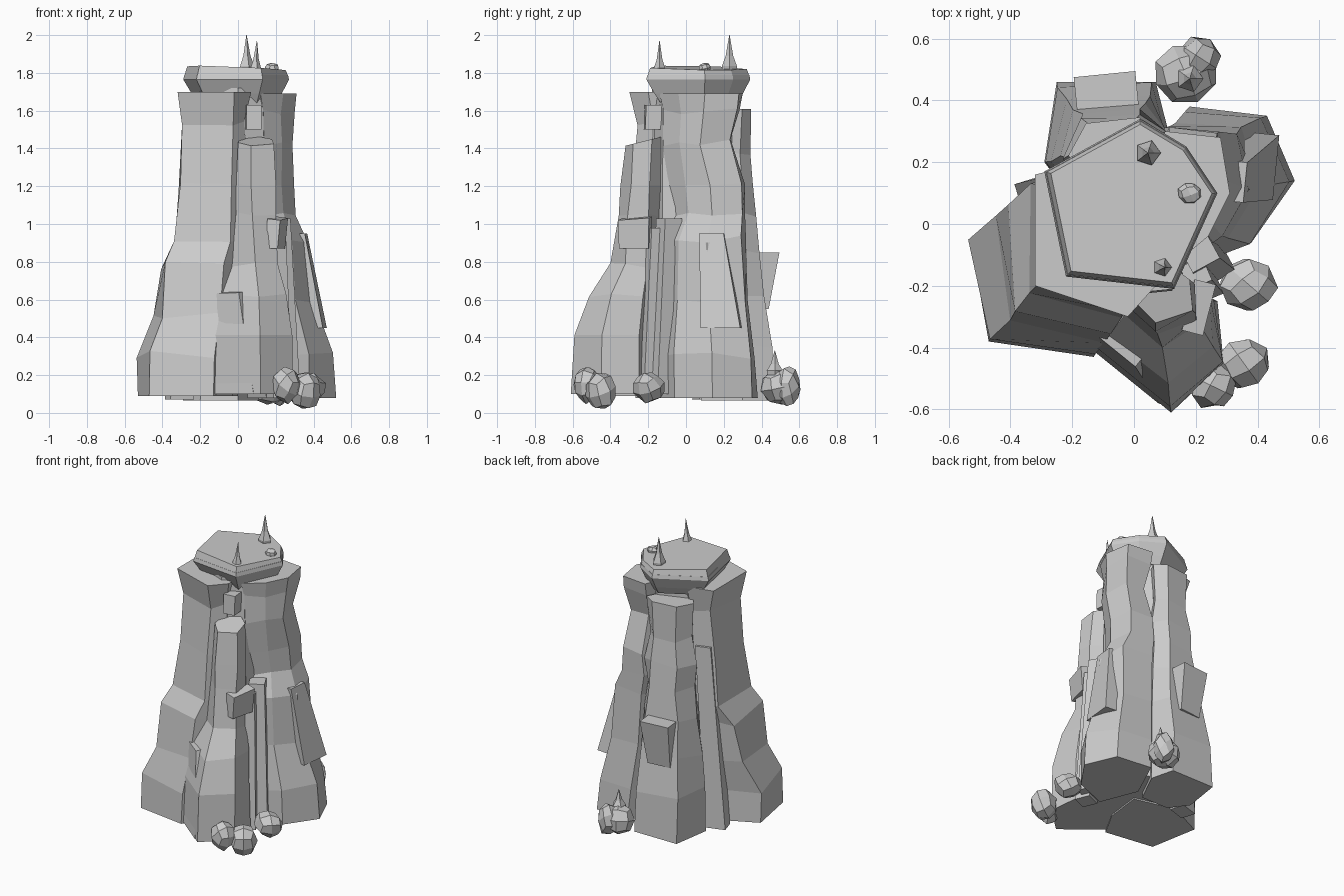
import bpy, bmesh, random
from mathutils import Vector, Matrix

if "Cube" in bpy.data.objects:
    bpy.data.objects.remove(bpy.data.objects["Cube"])

random.seed(4)


def finish(bm, name):
    bmesh.ops.recalc_face_normals(bm, faces=bm.faces)
    me = bpy.data.meshes.new(name)
    bm.to_mesh(me)
    bm.free()
    ob = bpy.data.objects.new(name, me)
    bpy.context.collection.objects.link(ob)
    return ob


def loft(name, bottom, top, rings, jitter=0.0, tilt=(0, 0)):
    """Skin rings of (z, blend bottom->top, scale, [y shift]); tilt slopes the last ring."""
    bm = bmesh.new()
    loops = []
    for i, (z, t, s, *shift) in enumerate(rings):
        pts = [Vector(a).lerp(Vector(b), t) for a, b in zip(bottom, top)]
        c = sum(pts, Vector((0, 0))) / len(pts)
        last = i == len(rings) - 1
        j = jitter if 0 < i and not last else 0
        dy = shift[0] if shift else 0
        loop = []
        for p in pts:
            q = c + (p - c) * s
            dz = (q - c).dot(Vector(tilt)) if last else 0
            loop.append(bm.verts.new((q.x + random.uniform(-j, j),
                                      q.y + dy + random.uniform(-j, j),
                                      z + dz + random.uniform(-j, j) * 2)))
        loops.append(loop)
    n = len(bottom)
    for a, b in zip(loops, loops[1:]):
        for k in range(n):
            bm.faces.new((a[k], a[(k + 1) % n], b[(k + 1) % n], b[k]))
    bm.faces.new(loops[0])
    bm.faces.new(loops[-1])
    return finish(bm, name)


def slab(name, low, high, size_low, size_high, yaw=0.0, tilt=(0, 0)):
    """Leaning chunk between two centres with its own width and depth at each end."""
    r = Matrix.Rotation(yaw, 2)
    quads = []
    for c, (w, d) in ((low, size_low), (high, size_high)):
        quads.append([Vector(c[:2]) + r @ Vector((x * w / 2, y * d / 2))
                      for x, y in ((-1, -1), (1, -1), (1, 1), (-1, 1))])
    return loft(name, quads[0], quads[1], [(low[2], 0, 1), (high[2], 1, 1)], 0, tilt)


def boulder(name, loc, size, yaw=0.4):
    """Rounded block: a subdivided cube pushed out to a rough ellipsoid."""
    bm = bmesh.new()
    bmesh.ops.create_cube(bm, size=2)
    bmesh.ops.subdivide_edges(bm, edges=bm.edges[:], cuts=1, use_grid_fill=True)
    rot = Matrix.Rotation(yaw, 3, 'Z') @ Matrix.Rotation(yaw * .6, 3, 'X')
    for v in bm.verts:
        d = rot @ v.co.normalized() * random.uniform(.9, 1.06)
        v.co = Vector([a * b for a, b in zip(d, size)]) + Vector(loc)
    return finish(bm, name)


def spike(name, loc, radius, height, lean=(0, 0)):
    base = [(loc[0] + radius * x, loc[1] + radius * y)
            for x, y in ((1, 0), (.3, .95), (-.8, .6), (-.8, -.6), (.3, -.95))]
    tip = [(x + lean[0], y + lean[1]) for x, y in base]
    z = loc[2]
    return loft(name, base, tip, [(z, 0, .9), (z + height * .18, .1, 1),
                                  (z + height * .45, .4, .5), (z + height, 1, .03)])


# Hidden core that closes the gaps between columns
loft("core", [(-.25, -.15), (.0, -.25), (.22, -.15), (.25, .15), (.05, .3), (-.25, .2)],
     [(-.2, -.1), (.0, -.18), (.13, -.12), (.18, .12), (.05, .24), (-.18, .16)],
     [(.1, 0, 1), (1.0, .8, 1), (1.72, 1, 1)])

# Large columns
loft("left_column",
     [(-.53, -.05), (-.47, -.38), (-.13, -.43), (-.03, -.25), (.0, .0), (-.28, .07)],
     [(-.32, .16), (-.32, -.2), (-.02, -.3), (.07, -.2), (.05, .05), (-.15, .2)],
     [(.09, 0, 1), (.31, 0, 1), (.52, .4, 1), (.78, .57, 1), (.92, .88, .98),
      (1.2, .96, .93), (1.54, 1, .84), (1.7, 1, 1)], .01)
loft("front_column",
     [(-.14, -.4), (.12, -.61), (.29, -.45), (.27, -.25), (.05, -.15), (-.1, -.25)],
     [(.0, -.25), (.07, -.32), (.19, -.28), (.18, -.18), (.1, -.12), (.01, -.15)],
     [(.1, 0, 1), (.4, .07, 1), (.63, .32, 1), (.78, .7, .95), (1.05, .85, .95),
      (1.2, .9, 1), (1.44, 1, 1)], .008, (0, .25))
loft("right_column",
     [(.15, -.15), (.38, -.06), (.52, .14), (.43, .35), (.18, .38), (.05, .1)],
     [(.12, -.14), (.24, -.04), (.31, .1), (.28, .28), (.1, .3), (.02, .08)],
     [(.08, 0, 1), (.3, .1, 1), (.58, .58, 1), (.92, .7, 1), (1.05, 1, .9, .03),
      (1.2, 1, .93, .02), (1.43, 1, .82, -.02), (1.6, 1, .93), (1.69, 1, 1)], .01)
loft("back_column",
     [(-.29, .2), (-.25, .46), (.07, .46), (.11, .3), (.0, .08), (-.2, .08)],
     [(-.22, .22), (-.16, .33), (.02, .35), (.1, .3), (.02, .15), (-.15, .12)],
     [(.065, 0, 1), (.35, .1, 1), (.6, .4, 1), (.85, .6, .96), (1.05, .8, .92),
      (1.2, .88, 1), (1.38, 1, .86), (1.61, 1, .95)], .01)

# Narrow filler columns in the clefts
slab("left_filler", (-.31, .1, .07), (-.23, .12, 1.3), (.13, .1), (.1, .1), .3)
slab("right_filler", (.25, -.12, .1), (.21, -.09, 1.03), (.11, .13), (.1, .1), .5)
slab("right_small_filler", (.22, -.2, .08), (.2, -.16, .98), (.11, .1), (.08, .08), .4)

# Broken slabs clinging to the columns
slab("front_slab", (.2, -.27, .87), (.21, -.27, 1.03), (.06, .16), (.07, .17), -.25, (-.1, .1))
slab("front_foot_slab", (.04, -.42, .1), (-.01, -.36, .645), (.27, .2), (.15, .14), -.68, (.1, .1))
slab("front_upper_block", (.08, -.18, 1.5), (.08, -.17, 1.63), (.08, .08), (.08, .09), .1)
slab("right_slab", (.385, .19, .45), (.3, .14, .95), (.15, .21), (.12, .13), -.1)
slab("back_slab", (-.09, .38, .55), (-.09, .43, .85), (.16, .1), (.2, .11), .1)

# Two-tier cap
cap = [(-.29, .17), (-.22, -.17), (.13, -.21), (.27, .1), (.17, .25), (.02, .34)]
loft("cap_lower", cap, cap, [(1.64, 0, .74), (1.69, 0, .85), (1.765, 0, 1), (1.79, 0, .98)])
loft("cap_upper", cap, cap, [(1.75, 0, .93), (1.785, 0, .98), (1.825, 0, .93)], 0, (-.04, -.02))

# Growth and pebbles on the cap
spike("cap_spike_back", (.045, .23, 1.80), .042, .2)
spike("cap_spike_front", (.09, -.14, 1.79), .032, .18, (.01, .0))
boulder("cap_pebble", (.18, .1, 1.825), (.04, .036, .03))

# Boulders around the foot
boulder("back_boulder", (.165, .49, .14), (.105, .1, .1))
boulder("back_boulder_outer", (.21, .54, .14), (.07, .07, .11), 1.0)
spike("back_boulder_spike", (.18, .47, .2), .045, .13)
boulder("right_boulder", (.37, -.195, .135), (.095, .085, .085), .8)
boulder("front_boulder_large", (.355, -.45, .115), (.09, .085, .105), .6)
boulder("front_boulder_small", (.255, -.525, .15), (.08, .075, .1), 1.1)
